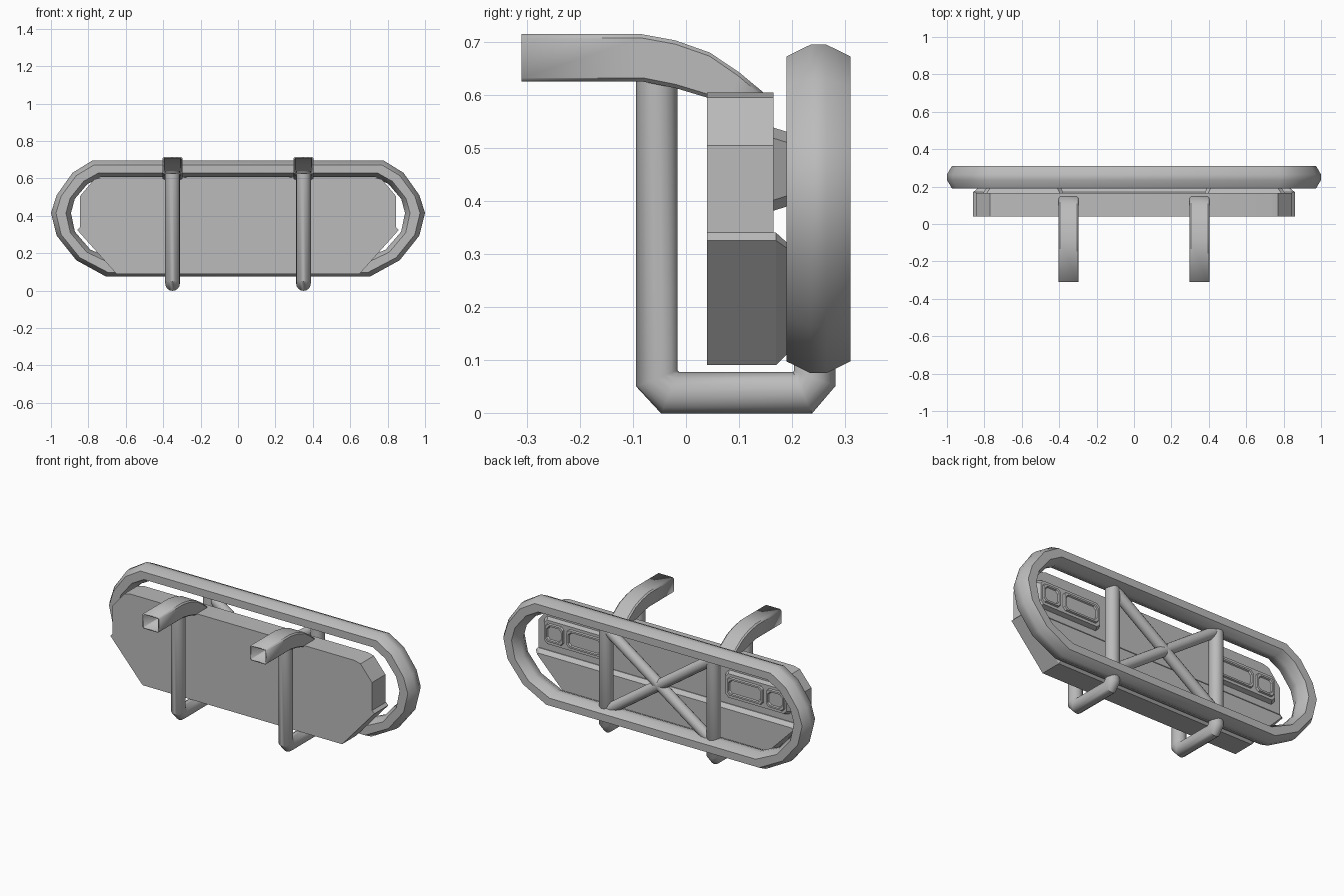
import bpy, bmesh, math
from mathutils import Vector

if "Cube" in bpy.data.objects:
    bpy.data.objects.remove(bpy.data.objects["Cube"])

grey = bpy.data.materials.new("plain_grey")
grey.use_nodes = True
grey.diffuse_color = (0.5, 0.5, 0.5, 1)
grey.node_tree.nodes["Principled BSDF"].inputs["Base Color"].default_value = (0.5, 0.5, 0.5, 1)


def finish(name, bm, angle=30):
    bmesh.ops.recalc_face_normals(bm, faces=bm.faces)
    me = bpy.data.meshes.new(name)
    bm.to_mesh(me)
    bm.free()
    me.materials.append(grey)
    ob = bpy.data.objects.new(name, me)
    bpy.context.collection.objects.link(ob)
    bpy.ops.object.select_all(action='DESELECT')
    ob.select_set(True)
    bpy.context.view_layer.objects.active = ob
    bpy.ops.object.shade_smooth_by_angle(angle=math.radians(angle))
    return ob


def loft(name, rings, loop=False, caps=True, angle=30):
    """Skin a list of equal closed rings of points."""
    bm = bmesh.new()
    vs = [[bm.verts.new(p) for p in r] for r in rings]
    n = len(vs[0])
    for a, b in zip(vs, vs[1:] + ([vs[0]] if loop else [])):
        for i in range(n):
            j = (i + 1) % n
            bm.faces.new((a[i], a[j], b[j], b[i]))
    if caps and not loop:
        bm.faces.new(vs[0])
        bm.faces.new(vs[-1])
    return finish(name, bm, angle)


def pipe(name, path, radius, side, sides=16):
    """Mitred round tube along a planar path; side is the plane's normal."""
    pts, side, rings = [Vector(p) for p in path], Vector(side), []
    for i, p in enumerate(pts):
        d_in = (p - pts[max(i - 1, 0)]).normalized()
        d_out = (pts[min(i + 1, len(pts) - 1)] - p).normalized()
        t = (d_in + d_out).normalized()
        across = side.cross(t)
        miter = 1 / max(0.5, t.dot(d_out if d_out.length else d_in))
        rings.append([p + radius * (side * math.cos(a) + across * math.sin(a) * miter)
                      for a in (math.tau * k / sides for k in range(sides))])
    return loft(name, rings, angle=40)


def mirrored(half):
    """Close an outline whose right half runs from top to bottom."""
    return half + [(-x, z) for x, z in reversed(half)]


def slab(name, layers):
    """Stack of (outline, y) layers."""
    return loft(name, [[(x, y, z) for x, z in o] for o, y in layers], angle=20)


# Oval guard hoop: cross-section blended between inner and outer outlines
outer = mirrored([(.78, .695), (.885, .63), (.97, .51), (1, .415), (.97, .295), (.865, .163), (.705, .075)])
inner = mirrored([(.735, .607), (.805, .57), (.873, .49), (.893, .415), (.872, .315), (.79, .22), (.66, .163)])
section = [(0, .235), (.25, .19), (.75, .19), (1, .235), (1, .265), (.75, .31), (.25, .31), (0, .265)]
loft("guard_hoop", [[(a[0] + (b[0] - a[0]) * t, y, a[1] + (b[1] - a[1]) * t) for t, y in section]
                    for a, b in zip(inner, outer)], loop=True, angle=50)

# Bumper body: upper panel and thicker lower panel with chamfered rear edge
upper = mirrored([(.73, .605), (.77, .595), (.845, .505), (.845, .335)])
slab("upper_panel", [(upper, .04), (upper, .165)])
lower = mirrored([(.845, .34), (.86, .325), (.65, .09)])
lower_back = mirrored([(.825, .32), (.835, .31), (.64, .112)])
slab("lower_panel", [(lower, .04), (lower, .17), (lower_back, .192)])


def box_outline(x0, x1, z0, z1, c):
    """Rectangle with cut corners."""
    return [(x0 + c, z0), (x1 - c, z0), (x1, z0 + c), (x1, z1 - c),
            (x1 - c, z1), (x0 + c, z1), (x0, z1 - c), (x0, z0 + c)]


def flip(outline, s):
    return [(x * s, z) for x, z in outline]


for s, side in ((1, "left"), (-1, "right")):
    # Lamp housing with two framed lenses
    slab(side + "_lamp_housing", [(flip(box_outline(.375, .81, .38, .54, .02), s), .16),
                                  (flip(box_outline(.39, .79, .39, .53, .02), s), .192)])
    for part, x0, x1 in (("main_lamp", .405, .64), ("corner_lamp", .66, .78)):
        stages = [(0, .19), (.004, .202), (.014, .202), (.018, .194)]
        slab(side + "_" + part, [(flip(box_outline(x0 + d, x1 - d, .405 + d, .515 - d, .015), s), y)
                                 for d, y in stages])

    # Bent support pipe running under the bumper and up inside the hoop
    x = .35 * s
    path = [(-.055, .64), (-.055, .065), (-.03, .038), (.22, .038), (.243, .065), (.243, .63)]
    pipe(side + "_support_pipe", [(x, y, z) for y, z in path], .039, (1, 0, 0))

    # Open box-section mounting rail curving down to the panel
    top = [(-.31, .715), (-.085, .715), (-.02, .703), (.045, .68), (.1, .643), (.164, .59)]
    bottom = [(-.31, .625), (-.08, .625), (-.02, .613), (.04, .595), (.07, .565), (.1, .53)]
    rings = []
    for (yt, zt), (yb, zb) in zip(top, bottom):
        rings.append([(x + u * .054, yb + (yt - yb) * v, zb + (zt - zb) * v) for u, v in
                      ((-.85, 0), (.85, 0), (1, .08), (1, .92), (.85, 1), (-.85, 1), (-1, .92), (-1, .08))])
    rail = loft(side + "_mounting_rail", rings, caps=False)
    wall = rail.modifiers.new("wall", 'SOLIDIFY')
    wall.thickness = .008
    wall.offset = -1

    # Diagonal of the cross brace
    pipe(side + "_cross_brace", [(x, .245, .62), (-x, .245, .13)], .031, (0, 1, 0))
